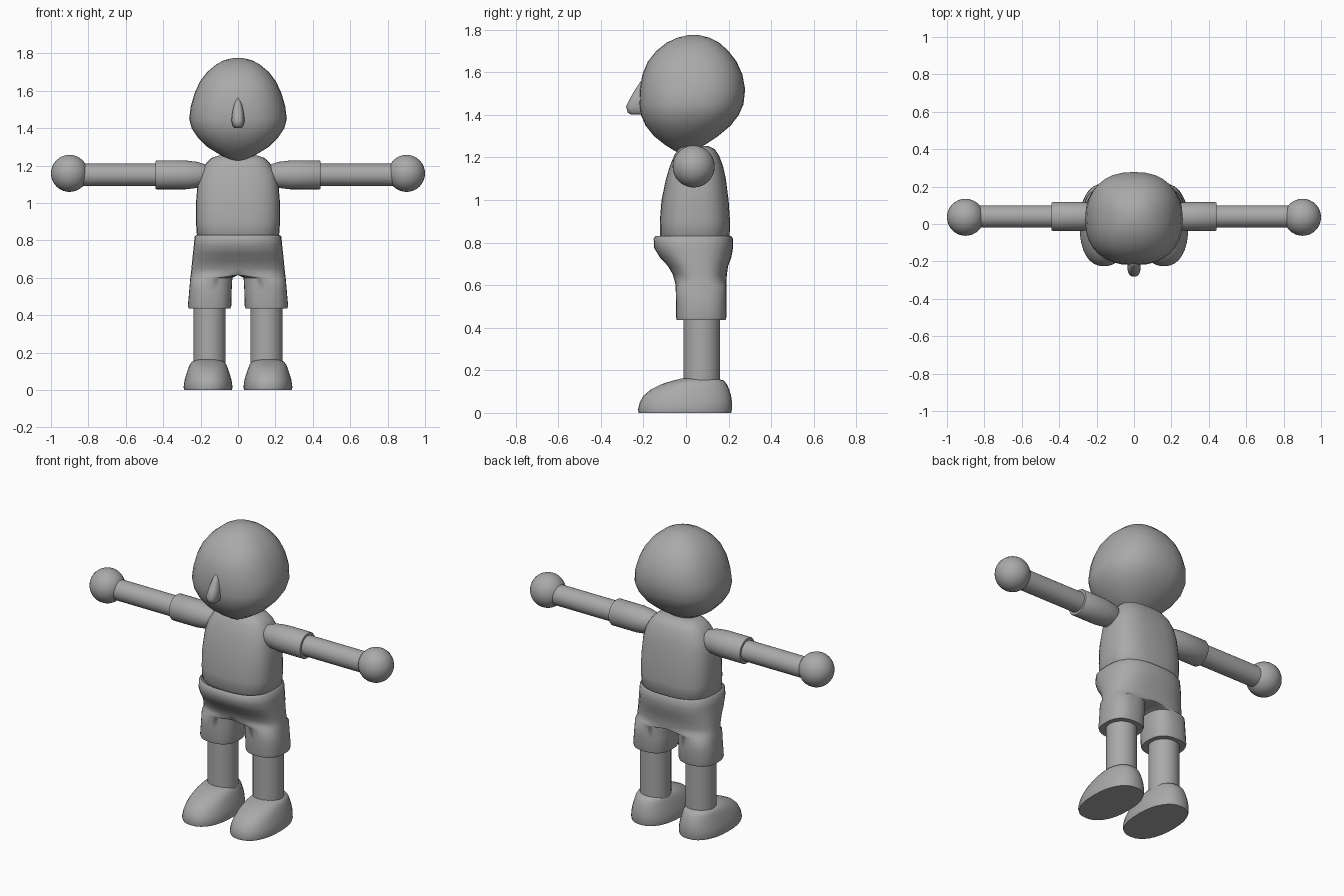
import bpy, bmesh, math
from mathutils import Vector

if "Cube" in bpy.data.objects:
    bpy.data.objects.remove(bpy.data.objects["Cube"])

grey = bpy.data.materials.new("plain grey")
grey.diffuse_color = (0.4, 0.4, 0.4, 1)
grey.use_nodes = True
grey.node_tree.nodes["Principled BSDF"].inputs["Base Color"].default_value = grey.diffuse_color


def finish(bm, name, angle=40):
    bmesh.ops.recalc_face_normals(bm, faces=bm.faces)
    me = bpy.data.meshes.new(name)
    bm.to_mesh(me)
    bm.free()
    me.materials.append(grey)
    ob = bpy.data.objects.new(name, me)
    bpy.context.collection.objects.link(ob)
    bpy.ops.object.select_all(action='DESELECT')
    bpy.context.view_layer.objects.active = ob
    ob.select_set(True)
    bpy.ops.object.shade_smooth_by_angle(angle=math.radians(angle))
    return ob


def skin(rings):
    """Join closed rings of points with quads and cap both ends."""
    bm = bmesh.new()
    loops = [[bm.verts.new(p) for p in r] for r in rings]
    n = len(loops[0])
    for a, b in zip(loops, loops[1:]):
        for i in range(n):
            j = (i + 1) % n
            bm.faces.new((a[i], a[j], b[j], b[i]))
    bm.faces.new(loops[0])
    bm.faces.new(loops[-1])
    return bm


def oval(z, cx, rx, y0, y1, power=2.0, n=32):
    """Horizontal rounded ring between y0 (front) and y1 (back)."""
    pts = []
    for i in range(n):
        t = math.tau * i / n
        c, s = math.cos(t), math.sin(t)
        x = cx + rx * math.copysign(abs(c) ** (2 / power), c)
        y = (y0 + y1) / 2 + (y1 - y0) / 2 * math.copysign(abs(s) ** (2 / power), s)
        pts.append(Vector((x, y, z)))
    return pts


def loft(name, profile, cx=0, power=2.0, angle=40):
    return finish(skin([oval(z, cx, rx, a, b, power) for z, rx, a, b in profile]), name, angle)


def tube(name, side, profile, y, z, n=32):
    """Turned part along x: profile of (x, radius)."""
    rings = [[(side * x, y + r * math.cos(math.tau * i / n), z + r * math.sin(math.tau * i / n))
              for i in range(n)] for x, r in profile]
    return finish(skin(rings), name)


# Head and nose: z, half width, front y, back y
loft("head", [
    (1.225, .02, -.04, .00), (1.235, .05, -.06, .04), (1.26, .10, -.10, .09),
    (1.30, .165, -.15, .15), (1.35, .215, -.19, .21), (1.40, .248, -.212, .248),
    (1.45, .261, -.22, .27), (1.52, .252, -.217, .278), (1.59, .231, -.205, .265),
    (1.65, .203, -.18, .238), (1.70, .165, -.14, .20), (1.74, .117, -.09, .155),
    (1.763, .075, -.04, .11), (1.775, .025, .01, .06)], power=2.35, angle=60)
loft("nose", [
    (1.402, .018, -.26, -.17), (1.412, .028, -.274, -.17), (1.44, .035, -.282, -.17),
    (1.48, .031, -.262, -.17), (1.53, .021, -.232, -.17), (1.56, .006, -.212, -.17)],
    power=2.5, angle=60)

# Shirt body
loft("torso", [
    (.81, .205, -.11, .19), (.83, .22, -.123, .205), (.90, .225, -.123, .207),
    (1.0, .225, -.115, .20), (1.10, .216, -.094, .187), (1.16, .20, -.076, .174),
    (1.21, .172, -.055, .155), (1.24, .143, -.036, .135), (1.255, .10, -.01, .10)],
    power=2.8, angle=50)

for side, label in ((1, "left"), (-1, "right")):
    # Arm with rounded shoulder, sleeve opening and ball hand
    tube(label + "_sleeve", side, [(.15, .04), (.18, .058), (.22, .070), (.28, .077), (.435, .077),
                                   (.44, .074), (.44, .058)], .04, 1.15)
    tube(label + "_arm", side, [(.38, .06), (.86, .06)], .04, 1.15)
    bm = bmesh.new()
    bmesh.ops.create_uvsphere(bm, u_segments=32, v_segments=16, radius=.099)
    bmesh.ops.translate(bm, vec=(side * .901, .036, 1.158), verts=bm.verts)
    finish(bm, label + "_hand")
    # Lower leg and shoe
    loft(label + "_leg", [(.10, .086, -.012, .16), (.50, .086, -.012, .16)], side * .152)
    loft(label + "_shoe", [
        (0, .127, -.222, .212), (.015, .131, -.226, .216), (.05, .126, -.217, .216),
        (.08, .118, -.20, .212), (.11, .108, -.165, .203), (.135, .098, -.115, .192),
        (.152, .086, -.06, .178), (.162, .06, -.02, .14)], side * .16, 2.3, 50)


# Shorts: each half blends from half a waist ring into a whole leg ring
def half_ring(z, x0, x1, y0, y1, blend, n=32):
    leg = oval(z, (x0 + x1) / 2, (x1 - x0) / 2, y0, y1, 2.5, n)
    pts = []
    for i, p in enumerate(leg):
        t = math.tau * i / n
        c, s = math.cos(t), math.sin(t)
        y = (y0 + y1) / 2 + (y1 - y0) / 2 * math.copysign(abs(s) ** .75, s)
        x = x1 * c ** .75 if c > 1e-6 else 0
        pts.append(Vector((x, y, z)).lerp(p, blend))
    return pts


bm = skin([half_ring(*r) for r in [
    (.815, 0, .20, -.12, .19, 0), (.83, 0, .222, -.143, .213, 0), (.82, 0, .232, -.152, .22, 0),
    (.775, 0, .236, -.15, .221, 0), (.73, 0, .241, -.122, .213, 0), (.69, 0, .245, -.085, .198, 0),
    (.65, 0, .249, -.062, .192, 0), (.615, 0, .253, -.052, .19, 0), (.60, .03, .255, -.049, .19, 1),
    (.53, .034, .261, -.047, .19, 1), (.45, .036, .268, -.047, .19, 1), (.437, .04, .264, -.044, .186, 1),
    (.437, .066, .238, -.012, .16, 1)]])
inner = [f for f in bm.faces if all(abs(v.co.x) < 1e-4 for v in f.verts)]
bmesh.ops.delete(bm, geom=inner, context='FACES')
# Mirror the half and weld it along the middle
copy = bmesh.ops.duplicate(bm, geom=bm.verts[:] + bm.edges[:] + bm.faces[:])
for v in copy["geom"]:
    if isinstance(v, bmesh.types.BMVert):
        v.co.x = -v.co.x
bmesh.ops.remove_doubles(bm, verts=bm.verts, dist=.0005)
finish(bm, "shorts", 60)
